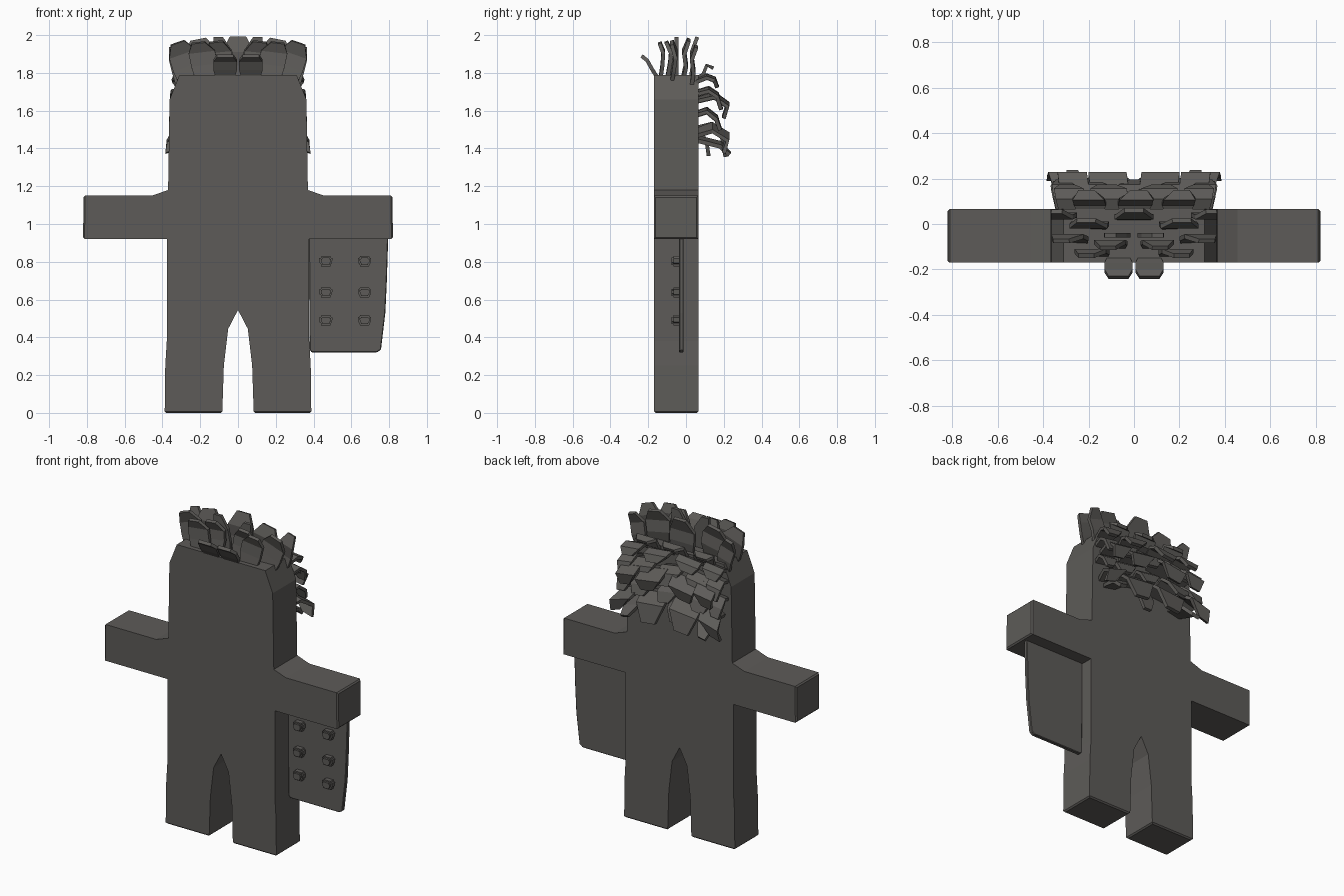
import bpy, bmesh
from mathutils import Vector

if "Cube" in bpy.data.objects:
    bpy.data.objects.remove(bpy.data.objects["Cube"])

mat = bpy.data.materials.new("dark warm grey")
mat.diffuse_color = (0.11, 0.105, 0.098, 1)
mat.use_nodes = True
mat.node_tree.nodes["Principled BSDF"].inputs["Base Color"].default_value = mat.diffuse_color


def finish(bm, name):
    bmesh.ops.recalc_face_normals(bm, faces=bm.faces)
    me = bpy.data.meshes.new(name)
    bm.to_mesh(me)
    bm.free()
    me.materials.append(mat)
    ob = bpy.data.objects.new(name, me)
    bpy.context.collection.objects.link(ob)
    return ob


def prism(outline, y0, y1, bm=None):
    """Extrude an x-z outline from y0 to y1."""
    bm = bm or bmesh.new()
    a = [bm.verts.new((x, y0, z)) for x, z in outline]
    b = [bm.verts.new((x, y1, z)) for x, z in outline]
    n = len(a)
    bm.faces.new(a)
    bm.faces.new(b[::-1])
    for i in range(n):
        j = (i + 1) % n
        bm.faces.new((a[j], a[i], b[i], b[j]))
    return bm


# Body: flat cut-out figure with legs, arms and a chamfered head
half = [(0, .545), (.052, .445), (.075, .25), (.083, .008), (.388, .008), (.385, .25),
        (.377, .38), (.377, .92), (.812, .92), (.81, 1.15), (.455, 1.15), (.37, 1.18),
        (.362, 1.66), (.31, 1.79)]
bm = prism(half + [(-x, z) for x, z in half[:0:-1]], -.17, .065)
bmesh.ops.recalc_face_normals(bm, faces=bm.faces)
# raised, inset ends on hands and soles
for f in list(bm.faces):
    if (abs(f.normal.x) > .99 and abs(f.calc_center_median().x) > .8) or \
       (f.normal.z < -.99 and f.calc_center_median().z < .05):
        bmesh.ops.inset_region(bm, faces=[f], thickness=.012, depth=.008)
finish(bm, "body")

# Hanging panel under one arm
panel = [(.375, .925), (.379, .335), (.39, .32), (.735, .32), (.757, .335),
         (.78, .53), (.788, .7), (.795, .925)]
ob = finish(prism(panel, -.037, -.012), "hanging_panel")
bev = ob.modifiers.new("bevel", 'BEVEL')
bev.width = .004
bev.segments = 1

# Six studs on the panel: block, side ears and a small front cap
for z in (.803, .638, .49):
    for x in (.465, .67):
        s = [(.024, -.028), (.027, -.014), (.033, -.01), (.035, .016), (.027, .018), (.024, .027)]
        ring = s + [(-a, b) for a, b in reversed(s)]
        bm = prism([(x + a, z + b) for a, b in ring], -.065, -.036)
        prism([(x + a * .75, z + b * .7) for a, b in ring], -.078, -.06, bm)
        finish(bm, "panel_stud")


def tuft(path, w, side=(1, 0, 0), t=.02, name="hair_tuft", prof=(.8, 1, 1, .5)):
    """Bent plate swept along a path; the tip has clipped corners."""
    pts = [Vector(p) for p in path]
    side = Vector(side).normalized()
    bm = bmesh.new()
    rings = []
    for i, p in enumerate(pts):
        tan = (pts[min(i + 1, len(pts) - 1)] - pts[max(i - 1, 0)]).normalized()
        nor = side.cross(tan).normalized() * t / 2
        s = side * w * prof[i] / 2
        rings.append([bm.verts.new(p + q) for q in (s + nor, nor - s, -s - nor, s - nor)])
    for a, b in zip(rings, rings[1:]):
        for i in range(4):
            j = (i + 1) % 4
            bm.faces.new((a[i], a[j], b[j], b[i]))
    bm.faces.new(rings[0])
    bm.faces.new(rings[-1])
    finish(bm, name)


def tufts(x, w, yz, lean=0, tilt=0, t=.02, name="hair_tuft", prof=(.8, 1, 1, .5)):
    """Tuft at x and its mirror; lean moves the tip outward, tilt rolls it."""
    for m in ((1, -1) if x else (1,)):
        path = [(m * (x + lean * (i / 3) ** 1.5), y, z) for i, (y, z) in enumerate(yz)]
        tuft(path, w, (1, 0, m * tilt), t, name, prof)


# Upright tufts on the crown
C = "crown_tuft"
tufts(.068, .125, [(-.155, 1.78), (-.18, 1.82), (-.205, 1.865), (-.235, 1.89)], name=C, prof=(.8, 1, 1, .7))
tufts(.17, .14, [(-.135, 1.77), (-.125, 1.84), (-.12, 1.91), (-.14, 1.96)], .04, -.12, name=C)
tufts(.095, .14, [(-.1, 1.77), (-.085, 1.85), (-.08, 1.91), (-.105, 1.965)], .02, -.1, name=C)
tufts(.26, .15, [(-.075, 1.77), (-.065, 1.83), (-.055, 1.9), (-.075, 1.96)], .06, -.35, name=C)
tufts(.055, .1, [(-.05, 1.75), (-.05, 1.84), (-.05, 1.92), (-.05, 1.99)], .05, name=C)
tufts(.19, .17, [(-.015, 1.77), (0, 1.84), (-.01, 1.91), (.015, 1.975)], .02, -.2, name=C)
tufts(0, .17, [(.025, 1.77), (.035, 1.84), (.03, 1.91), (.06, 1.99)], name=C)
tufts(.29, .1, [(.03, 1.74), (.04, 1.81), (.03, 1.88), (.055, 1.94)], .05, -.3, name=C)

# Rows of tufts down the back of the head
B = "back_tuft"
for x, w in ((.0, .15), (.19, .14)):
    tufts(x, w, [(.05, 1.77), (.09, 1.79), (.11, 1.84), (.145, 1.825)], .02, name=B)
for x, w in ((.1, .16), (.275, .13)):
    tufts(x, w, [(.05, 1.755), (.11, 1.78), (.15, 1.765), (.165, 1.725)], .02, -.1, name=B)
for x, w in ((0, .16), (.185, .16), (.3, .1)):
    tufts(x, w, [(.05, 1.69), (.12, 1.71), (.165, 1.68), (.185, 1.61)], .02, -.15, name=B)
for x, w in ((.1, .17), (.255, .13)):
    tufts(x, w, [(.05, 1.655), (.15, 1.68), (.22, 1.63), (.2, 1.565)], .03, -.15, name=B)
for x, w in ((0, .14), (.18, .15), (.3, .1)):
    tufts(x, w, [(.05, 1.58), (.11, 1.6), (.16, 1.56), (.18, 1.5)], .03, -.15, name=B)

# Large lower fringe
F = "nape_tuft"
tufts(.115, .19, [(.05, 1.5), (.13, 1.52), (.19, 1.47), (.21, 1.36)], 0, -.1, .022, F)
tufts(.26, .14, [(.05, 1.48), (.14, 1.51), (.22, 1.46), (.2, 1.385)], .09, -.3, .022, F)
tufts(.0, .1, [(.05, 1.48), (.09, 1.47), (.11, 1.43), (.12, 1.36)], 0, 0, .02, F)
tufts(.24, .1, [(.05, 1.45), (.1, 1.44), (.18, 1.42), (.23, 1.37)], .03, -.2, .022, F)
